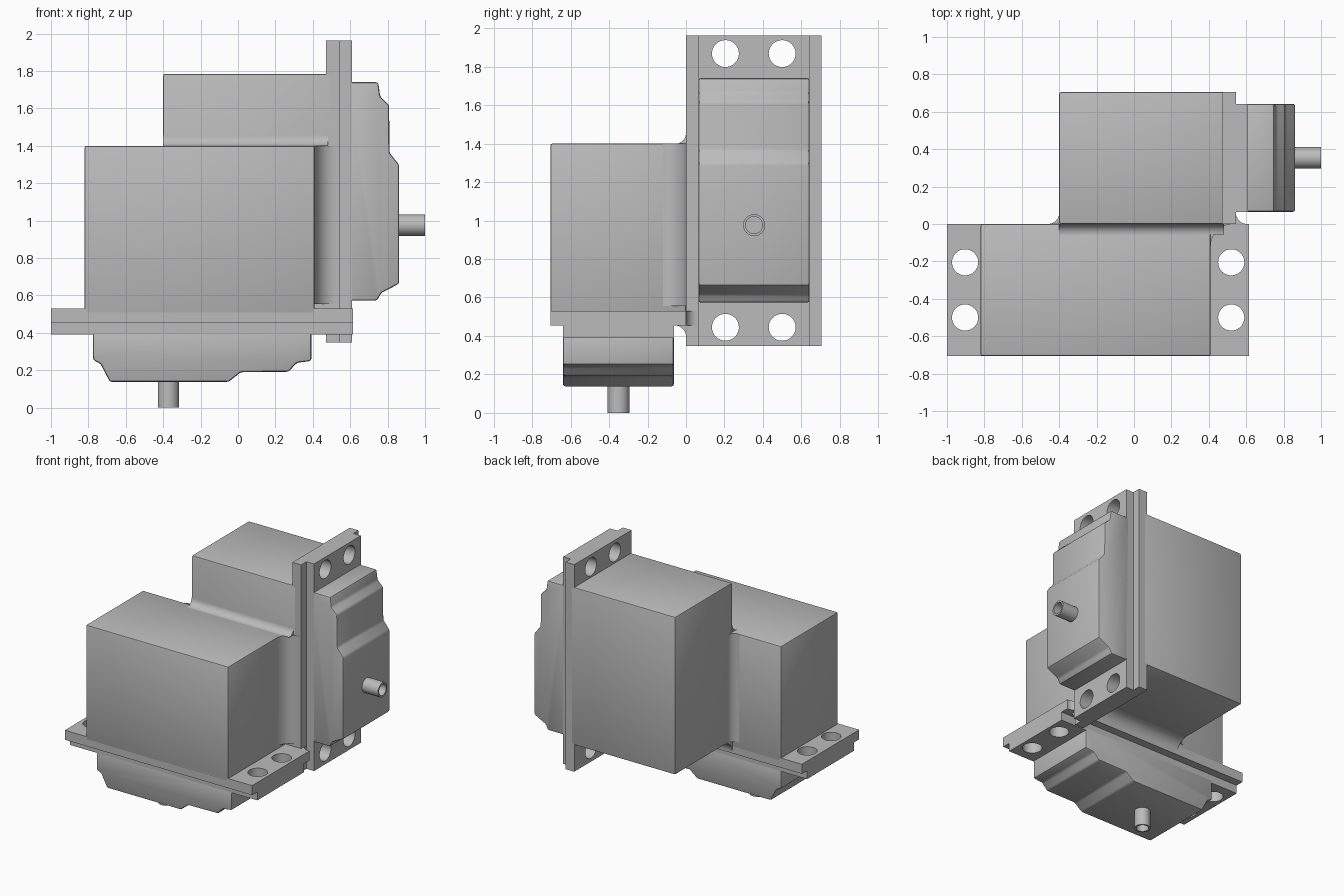
import bpy, bmesh, math
from mathutils import Matrix, Vector

if "Cube" in bpy.data.objects:
    bpy.data.objects.remove(bpy.data.objects["Cube"], do_unlink=True)

GREY = (0.5, 0.5, 0.5, 1)
mat = bpy.data.materials.new("plain grey")
mat.use_nodes = True
mat.diffuse_color = GREY
mat.node_tree.nodes["Principled BSDF"].inputs["Base Color"].default_value = GREY
parts = []


def add_object(name, bm, matrix, bevel=0):
    bmesh.ops.recalc_face_normals(bm, faces=bm.faces)
    bm.transform(matrix)
    mesh = bpy.data.meshes.new(name)
    bm.to_mesh(mesh)
    bm.free()
    mesh.materials.append(mat)
    obj = bpy.data.objects.new(name, mesh)
    bpy.context.collection.objects.link(obj)
    if bevel:
        mod = obj.modifiers.new("edge", 'BEVEL')
        mod.width = bevel
        mod.segments = 2
        mod.limit_method = 'ANGLE'
        mod.angle_limit = math.radians(25)
    parts.append(obj)
    return obj


def prism(name, points, along, matrix=Matrix(), bevel=0):
    """Extrude a closed outline along a vector."""
    bm = bmesh.new()
    face = bm.faces.new([bm.verts.new(p) for p in points])
    ext = bmesh.ops.extrude_face_region(bm, geom=[face])
    moved = [v for v in ext["geom"] if isinstance(v, bmesh.types.BMVert)]
    bmesh.ops.translate(bm, verts=moved, vec=along)
    return add_object(name, bm, matrix, bevel)


def box(name, lo, hi, matrix, bevel=0):
    (a, b, c), (d, e, f) = lo, hi
    outline = [(a, b, c), (d, b, c), (d, e, c), (a, e, c)]
    return prism(name, outline, (0, 0, f - c), matrix, bevel)


def fillet(name, corner, a, b, r, along):
    """Concave fillet between two faces that run from a corner in a and b."""
    c, a, b = Vector(corner), Vector(a), Vector(b)
    pts = [c]
    for i in range(13):
        t = math.pi / 2 * i / 12
        pts.append(c + a * r * (1 - math.sin(t)) + b * r * (1 - math.cos(t)))
    prism(name, pts, along)


def shaft(name, u, v, matrix):
    """Hollow output shaft turned from a profile."""
    bm = bmesh.new()
    prof = [(0, 0.16), (0.057, 0.16), (0.057, 0), (0.044, 0), (0.044, 0.12), (0, 0.12)]
    vs = [bm.verts.new((r, 0, z)) for r, z in prof]
    es = [bm.edges.new(pair) for pair in zip(vs, vs[1:])]
    bmesh.ops.spin(bm, geom=vs + es, axis=(0, 0, 1), cent=(0, 0, 0),
                   angle=math.tau, steps=32)
    bmesh.ops.remove_doubles(bm, verts=bm.verts, dist=0.0001)
    add_object(name, bm, matrix @ Matrix.Translation((u, v, 0)))


LENGTH, WIDTH = 1.615, 0.705
IN0, IN1 = 0.065, 0.642      # narrower gear case width
GEAR = [(0.225, 0.42), (0.225, 0.255), (0.265, 0.235), (0.315, 0.138),
        (0.95, 0.138), (1.015, 0.19), (1.27, 0.192), (1.315, 0.24),
        (1.392, 0.25), (1.392, 0.42)]


def servo(side, body_start, m):
    # motor body, mounting flange and the narrower plate beneath it
    box(side + "_body", (body_start, 0, 0.5), (body_start + 1.23, WIDTH, 1.4), m, 0.01)
    flange = box(side + "_flange", (0, 0, 0.455), (LENGTH, WIDTH, 0.53), m)
    plate = box(side + "_plate", (0, IN0, 0.39), (LENGTH, IN1, 0.456), m)
    # stepped gear case
    prism(side + "_gear_case", [(u, IN0, w) for u, w in GEAR],
          (0, IN1 - IN0, 0), m, 0.012)
    shaft(side + "_shaft", 0.628, 0.354, m)
    # screw holes
    bm = bmesh.new()
    for u in (0.097, 1.52):
        for v in (0.205, 0.5):
            bmesh.ops.create_cone(bm, cap_ends=True, segments=32, radius1=0.07,
                                  radius2=0.07, depth=0.4,
                                  matrix=Matrix.Translation((u, v, 0.46)))
    cutter = add_object(side + "_hole_cutter", bm, m)
    parts.remove(cutter)
    cutter.hide_render = True
    for obj in (flange, plate):
        mod = obj.modifiers.new("holes", 'BOOLEAN')
        mod.operation = 'DIFFERENCE'
        mod.solver = 'EXACT'
        mod.object = cutter
    return cutter


# upright servo in front, sideways servo behind
upright = Matrix.Translation((-1, -WIDTH, 0))
sideways = Matrix(((0, 0, -1, 1), (0, 1, 0, 0), (1, 0, 0, 0.348), (0, 0, 0, 1)))
cutters = [servo("front", 0.18, upright), servo("rear", 0.207, sideways)]

# blends where the two servos join
X, Y, Z = Vector((1, 0, 0)), Vector((0, 1, 0)), Vector((0, 0, 1))
fillet("top_blend", (-0.4, 0, 1.4), -Y, Z, 0.055, X * 0.88)
fillet("left_blend", (-0.4, 0, 0.555), -X, Y, 0.06, Z * 0.845)
fillet("right_blend", (0.41, 0, 0.555), X, -Y, 0.12, Z * 0.845)
fillet("under_blend", (-0.4, 0, 0.555), Y, -Z, 0.09, X * 0.87)
fillet("flange_side_blend", (0.545, 0, 0.455), X, Y, 0.06, Z * 0.075)
fillet("flange_under_blend", (0.47, 0, 0.455), -Y, -Z, 0.06, X * 0.075)

# apply modifiers, drop the cutters and shade
bpy.ops.object.select_all(action='DESELECT')
for obj in parts:
    obj.select_set(True)
bpy.context.view_layer.objects.active = parts[0]
bpy.ops.object.convert(target='MESH')
for cutter in cutters:
    bpy.data.objects.remove(cutter, do_unlink=True)
bpy.ops.object.shade_smooth_by_angle(angle=math.radians(30))
